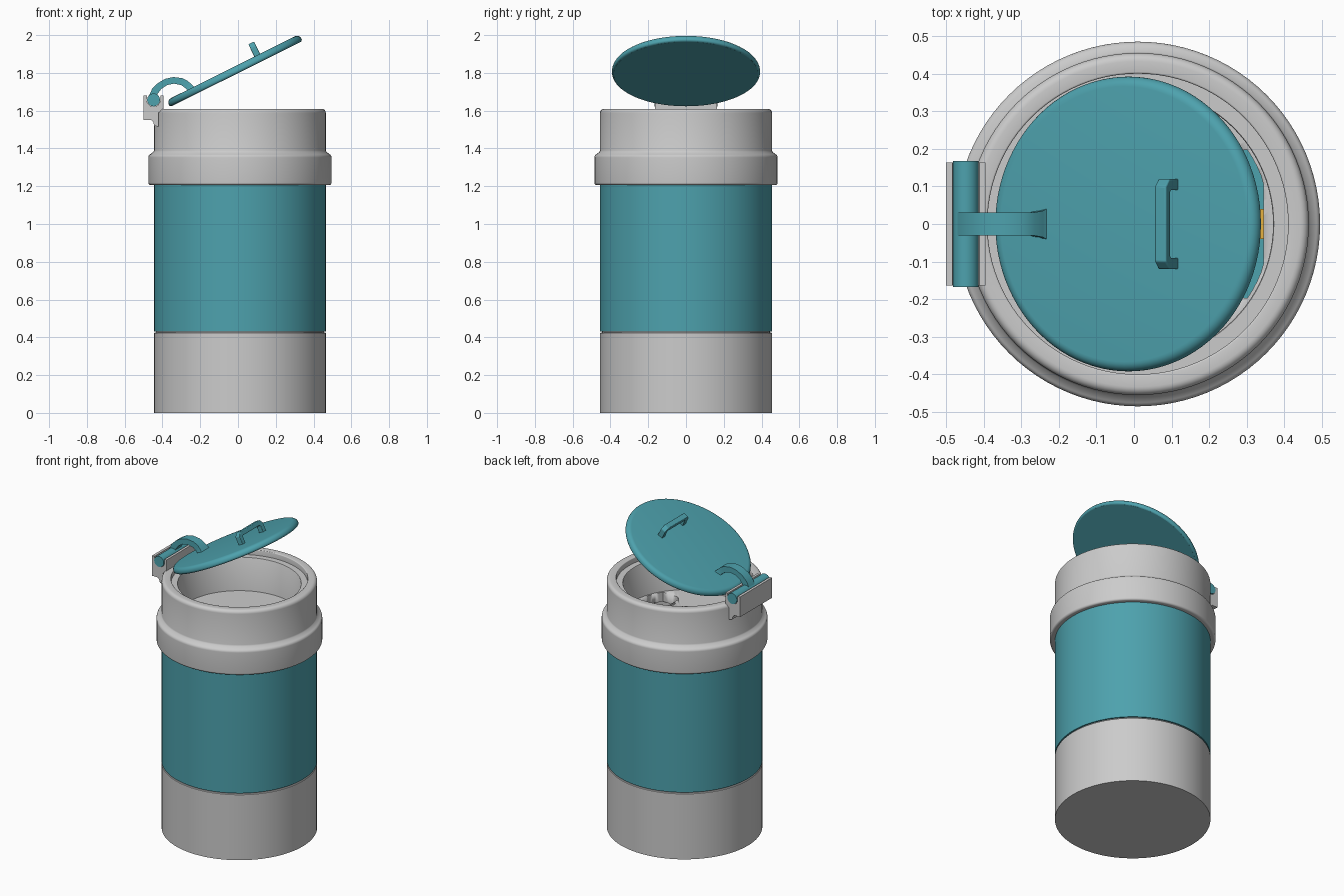
import bpy, bmesh, math
from mathutils import Vector, Matrix

if "Cube" in bpy.data.objects:
    bpy.data.objects.remove(bpy.data.objects["Cube"])

CX = 0.01                      # axis of the round body
TILT = math.radians(26.5)      # opening angle of the lid
LID = Matrix.Translation((-0.018, 0, 1.812)) @ Matrix.Rotation(-TILT, 4, 'Y')


def material(name, rgb):
    m = bpy.data.materials.new(name)
    m.diffuse_color = (*rgb, 1)
    m.use_nodes = True
    m.node_tree.nodes["Principled BSDF"].inputs["Base Color"].default_value = m.diffuse_color
    return m


TEAL = material("teal", (0.075, 0.36, 0.42))
ORANGE = material("orange", (0.8, 0.45, 0.05))


def finish(name, bm, mat=None, matrix=None, bevel=0):
    bmesh.ops.remove_doubles(bm, verts=bm.verts, dist=1e-5)
    bmesh.ops.recalc_face_normals(bm, faces=bm.faces)
    me = bpy.data.meshes.new(name)
    bm.to_mesh(me)
    bm.free()
    ob = bpy.data.objects.new(name, me)
    bpy.context.collection.objects.link(ob)
    if matrix:
        ob.matrix_world = matrix
    if mat:
        me.materials.append(mat)
    if bevel:
        b = ob.modifiers.new("bevel", 'BEVEL')
        b.width, b.segments, b.limit_method = bevel, 3, 'ANGLE'
    bpy.ops.object.select_all(action='DESELECT')
    ob.select_set(True)
    bpy.context.view_layer.objects.active = ob
    bpy.ops.object.shade_smooth_by_angle(angle=math.radians(35))
    return ob


def lathe(name, profile, mat=None, matrix=Matrix.Translation((CX, 0, 0)), closed=False, n=96):
    """Spin (radius, z) points round z."""
    bm = bmesh.new()
    vs = [bm.verts.new((r, 0, z)) for r, z in profile]
    edges = [bm.edges.new(p) for p in zip(vs, vs[1:])]
    if closed:
        edges.append(bm.edges.new((vs[-1], vs[0])))
    bmesh.ops.spin(bm, geom=vs + edges, cent=(0, 0, 0), axis=(0, 0, 1),
                   angle=2 * math.pi, steps=n, use_merge=True)
    return finish(name, bm, mat, matrix)


def prism(name, pts, vec, mat=None, matrix=None, bevel=0):
    """Extrude a flat outline along vec."""
    bm = bmesh.new()
    f = bm.faces.new([bm.verts.new(p) for p in pts])
    ext = bmesh.ops.extrude_face_region(bm, geom=[f])
    bmesh.ops.translate(bm, vec=vec,
                        verts=[g for g in ext['geom'] if isinstance(g, bmesh.types.BMVert)])
    return finish(name, bm, mat, matrix, bevel)


def fillet(cx, cz, r, a0, a1, n=6):
    """Arc points in degrees."""
    return [(cx + r * math.cos(math.radians(a0 + (a1 - a0) * i / n)),
             cz + r * math.sin(math.radians(a0 + (a1 - a0) * i / n))) for i in range(n + 1)]


# grey base and teal sleeve
lathe("base", [(0, 0), (0.455, 0), (0.455, 0.422), (0.452, 0.425), (0.445, 0.425),
               (0.445, 0.433), (0, 0.433)])
lathe("sleeve", [(0, 0.432), (0.455, 0.432), (0.455, 1.21), (0, 1.21)], TEAL)

# collar and neck with a recessed ledge for the lid
neck = [(0.36, 1.206)]
neck += fillet(0.472, 1.219, 0.013, -90, 0)
neck += fillet(0.465, 1.352, 0.020, 0, 60)
neck += [(0.458, 1.382), (0.455, 1.39)]
neck += fillet(0.433, 1.588, 0.022, 0, 90)
neck += fillet(0.405, 1.605, 0.005, 90, 180, 3)
neck += [(0.40, 1.575), (0.362, 1.575), (0.36, 1.572)]
lathe("neck", neck, closed=True)

# inner floor with an outlet cut through it
floor = lathe("inner_floor", [(0, 1.30), (0.362, 1.30), (0.362, 1.36), (0, 1.36)])
outline = [(0.17, -0.17), (0.19, -0.19)]
outline += [(min(CX + x, 0.345), y) for x, y in fillet(0, 0, 0.352, -34, 34, 16)]
outline += [(0.19, 0.19), (0.17, 0.17)]
cutter = prism("outlet_cutter", [(x, y, 1.25) for x, y in outline], (0, 0, 0.2))
cut = floor.modifiers.new("outlet", 'BOOLEAN')
cut.object, cut.operation, cut.solver = cutter, 'DIFFERENCE', 'EXACT'
bpy.context.view_layer.objects.active = floor
bpy.ops.object.modifier_move_to_index(modifier="outlet", index=0)
bpy.ops.object.modifier_apply(modifier="outlet")
bpy.data.objects.remove(cutter)

# small orange marker seen through the outlet
prism("outlet_marker", [(0.335, -0.04, 1.211), (0.345, -0.04, 1.211),
                        (0.345, 0.04, 1.211), (0.335, 0.04, 1.211)], (0, 0, 0.02), ORANGE)

# tilted lid
lid = [(0, -0.02), (0.382, -0.02)] + fillet(0.380, -0.008, 0.012, -80, 0, 4)
lid += fillet(0.366, -0.006, 0.026, 0, 90, 6) + [(0, 0.02)]
lathe("lid", lid, TEAL, LID)

# lid handle
half = [(0.12, 0.015), (0.12, 0.07), (0.10, 0.092)]
inner = [(0.085, 0.064), (0.09, 0.058), (0.09, 0.015)]
loop = half + [(-y, z) for y, z in reversed(half)]
loop += [(-y, z) for y, z in reversed(inner)] + inner
prism("lid_handle", [(0.127, y, z) for y, z in loop], (0.034, 0, 0), TEAL, LID, bevel=0.004)

# hinge bracket with an open groove
PX, PZ = -0.447, 1.657
bracket = [(-0.5, 1.55), (-0.5, 1.68), (PX - 0.036, 1.68)]
bracket += fillet(PX, PZ, 0.036, 180, 360, 12)
bracket += [(PX + 0.036, 1.68), (-0.395, 1.68), (-0.395, 1.60), (-0.42, 1.59), (-0.42, 1.515)]
bracket += [(-0.444, 1.52), (-0.449, 1.54), (-0.46, 1.55)]
prism("hinge_bracket", [(x, -0.163, z) for x, z in bracket], (0, 0.326, 0))

# hinge pin
pin = [(PX + x, -0.168, PZ + z) for x, z in fillet(0, 0, 0.034, 0, 360, 32)[:-1]]
prism("hinge_pin", pin, (0, 0.336, 0), TEAL)

# curved arm from pin to lid: lower x, z, upper x, z, half width
stations = [(-0.435, 1.66, -0.474, 1.672, 0.03), (-0.425, 1.69, -0.455, 1.715, 0.03),
            (-0.405, 1.716, -0.425, 1.745, 0.03), (-0.375, 1.736, -0.387, 1.768, 0.03),
            (-0.34, 1.743, -0.342, 1.778, 0.03), (-0.30, 1.735, -0.295, 1.772, 0.03),
            (-0.275, 1.717, -0.265, 1.757, 0.031), (-0.262, 1.70, -0.242, 1.735, 0.035),
            (-0.255, 1.69, -0.228, 1.722, 0.043), (-0.25, 1.68, -0.21, 1.712, 0.055)]
bm = bmesh.new()
rings = [[bm.verts.new(p) for p in ((a, -w, b), (a, w, b), (c, w, d), (c, -w, d))]
         for a, b, c, d, w in stations]
for r, s in zip(rings, rings[1:]):
    for i in range(4):
        bm.faces.new((r[i], r[(i + 1) % 4], s[(i + 1) % 4], s[i]))
bm.faces.new(rings[0])
bm.faces.new(rings[-1])
finish("hinge_arm", bm, TEAL)
